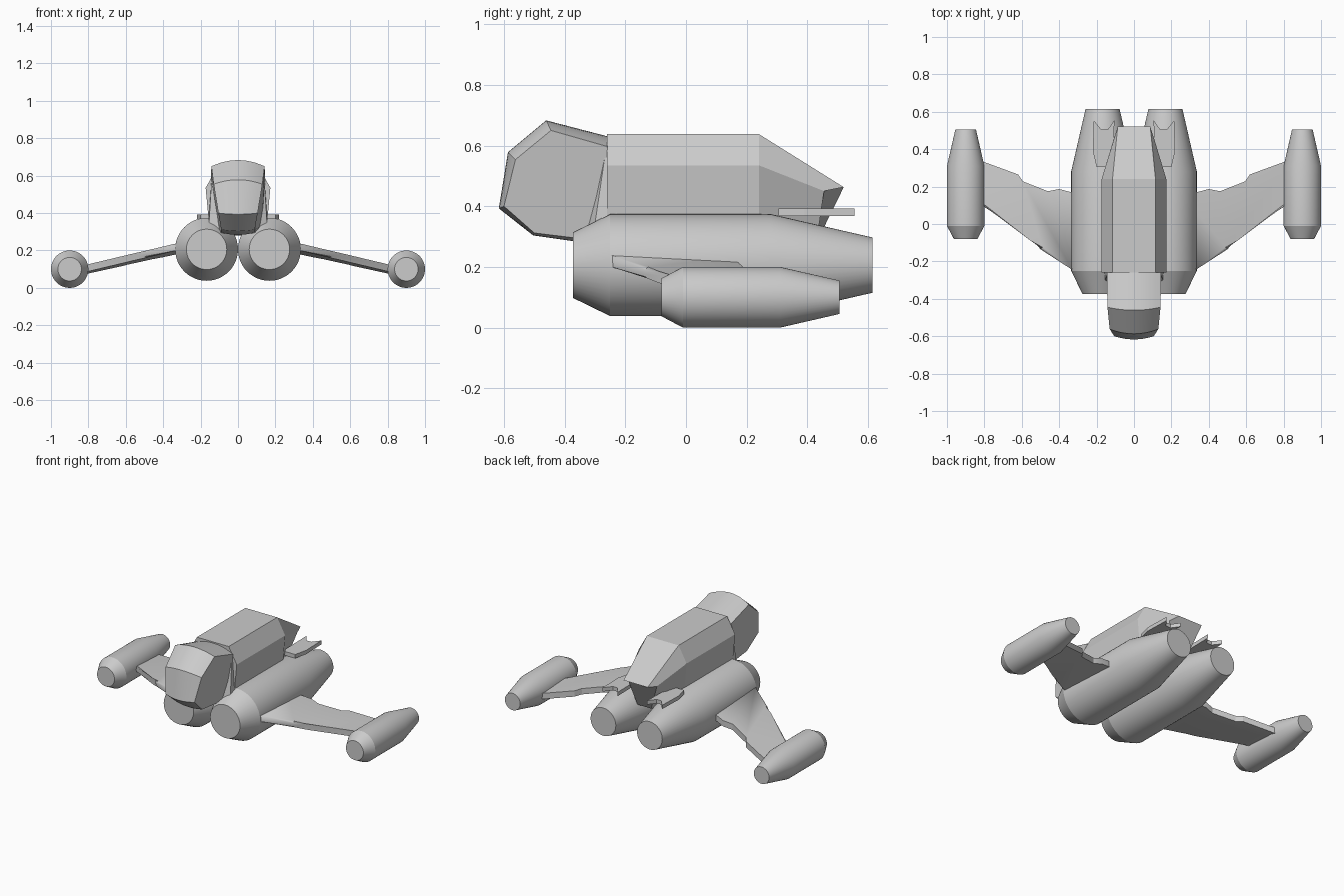
import bpy, bmesh, math

if "Cube" in bpy.data.objects:
    bpy.data.objects.remove(bpy.data.objects["Cube"])


def finish(name, bm, smooth=None):
    bmesh.ops.remove_doubles(bm, verts=bm.verts, dist=1e-5)
    bmesh.ops.recalc_face_normals(bm, faces=bm.faces)
    me = bpy.data.meshes.new(name)
    bm.to_mesh(me)
    bm.free()
    ob = bpy.data.objects.new(name, me)
    bpy.context.collection.objects.link(ob)
    if smooth:
        bpy.ops.object.select_all(action='DESELECT')
        ob.select_set(True)
        bpy.context.view_layer.objects.active = ob
        bpy.ops.object.shade_smooth_by_angle(angle=math.radians(smooth))
    return ob


def loft(bm, rings, closed=True, caps=True):
    """Skin a list of equal-length point rings."""
    rows = [[bm.verts.new(p) for p in r] for r in rings]
    n = len(rows[0])
    for a, b in zip(rows, rows[1:]):
        for i in range(n if closed else n - 1):
            j = (i + 1) % n
            bm.faces.new((a[i], a[j], b[j], b[i]))
    if caps:
        bm.faces.new(rows[0])
        bm.faces.new(rows[-1])
    return rows


def pod(name, x, z, profile, n=48):
    bm = bmesh.new()
    ang = [2 * math.pi * i / n for i in range(n)]
    loft(bm, [[(x + r * math.cos(a), y, z + r * math.sin(a)) for a in ang]
              for y, r in profile])
    return finish(name, bm, 25)


ENGINE = [(-0.373, 0.108), (-0.25, 0.168), (0.28, 0.168), (0.615, 0.091)]
TIP = [(-0.08, 0.063), (-0.01, 0.1), (0.31, 0.1), (0.506, 0.055)]

# wing outline (x, y): leading edge first, then trailing edge
LEAD = [(0.26, -0.29), (0.33, -0.245), (0.50, -0.135), (0.54, -0.08), (0.85, 0.125)]
TRAIL = [(0.85, 0.35), (0.797, 0.33), (0.62, 0.265), (0.594, 0.228),
         (0.46, 0.175), (0.40, 0.187), (0.26, 0.15)]
FIN = [(0.11, 0.305), (0.20, 0.305), (0.22, 0.39), (0.215, 0.555),
       (0.175, 0.505), (0.14, 0.505), (0.105, 0.555)]


def wing(name, s):
    bm = bmesh.new()

    def mid(x, y):
        return 0.209 - 0.2 * (x - 0.33) - 0.05 * (y + 0.05)
    rows = loft(bm, [[(s * x, y, mid(x, y) + h) for x, y in LEAD + TRAIL]
                     for h in (-0.019, 0.019)])
    # rounded leading edge
    k = len(LEAD)
    edges = [bm.edges.get((r[i], r[i + 1])) for r in rows for i in range(k - 1)]
    bmesh.ops.bevel(bm, geom=edges, offset=0.015, segments=3, profile=0.5,
                    affect='EDGES')
    return finish(name, bm, 30)


# engines, wings, wing-tip pods and rear fins on both sides
for side, s in (("left", -1), ("right", 1)):
    pod(f"engine_{side}", s * 0.168, 0.206, ENGINE)
    pod(f"tip_pod_{side}", s * 0.9, 0.1, TIP)
    wing(f"wing_{side}", s)
    bm = bmesh.new()
    loft(bm, [[(s * x, y, z) for x, y in FIN] for z in (0.368, 0.393)])
    finish(f"rear_fin_{side}", bm)
    # cheek fairing between cockpit and hull
    bm = bmesh.new()
    for p in [(0.14, -0.262, 0.60), (0.10, -0.335, 0.31), (0.157, -0.305, 0.31),
              (0.16, -0.225, 0.36), (0.15, -0.225, 0.28), (0.06, -0.225, 0.30),
              (0.10, -0.25, 0.60)]:
        bm.verts.new((s * p[0], p[1], p[2]))
    bmesh.ops.convex_hull(bm, input=bm.verts)
    finish(f"cheek_fairing_{side}", bm)

# hull: roof, shoulder and lower edge at three stations
STATIONS = [
    [(0.115, -0.26, 0.638), (0.173, -0.26, 0.535), (0.15, -0.26, 0.29)],
    [(0.115, 0.24, 0.638), (0.173, 0.24, 0.535), (0.15, 0.24, 0.29)],
    [(0.087, 0.52, 0.463), (0.108, 0.455, 0.45), (0.05, 0.43, 0.28)],
]
bm = bmesh.new()
loft(bm, [st + [(-x, y, z) for x, y, z in reversed(st)] for st in STATIONS])
finish("hull", bm)

# cockpit: side profile with half width, edge (y, z) and centre-line (y, z)
COCKPIT = [
    (0.105, -0.60, 0.40, -0.617, 0.393),
    (0.13, -0.562, 0.554, -0.587, 0.578),
    (0.142, -0.445, 0.65, -0.461, 0.683),
    (0.145, -0.26, 0.597, -0.257, 0.63),
    (0.13, -0.224, 0.33, -0.224, 0.30),
    (0.09, -0.36, 0.295, -0.365, 0.284),
    (0.09, -0.50, 0.312, -0.504, 0.304),
]
bm = bmesh.new()
rings = []
for i in range(13):
    t = -1 + i / 6
    k = 1 - t * t
    rings.append([(t * w, ye + (yc - ye) * k, ze + (zc - ze) * k)
                  for w, ye, ze, yc, zc in COCKPIT])
loft(bm, rings)
finish("cockpit", bm, 22)
